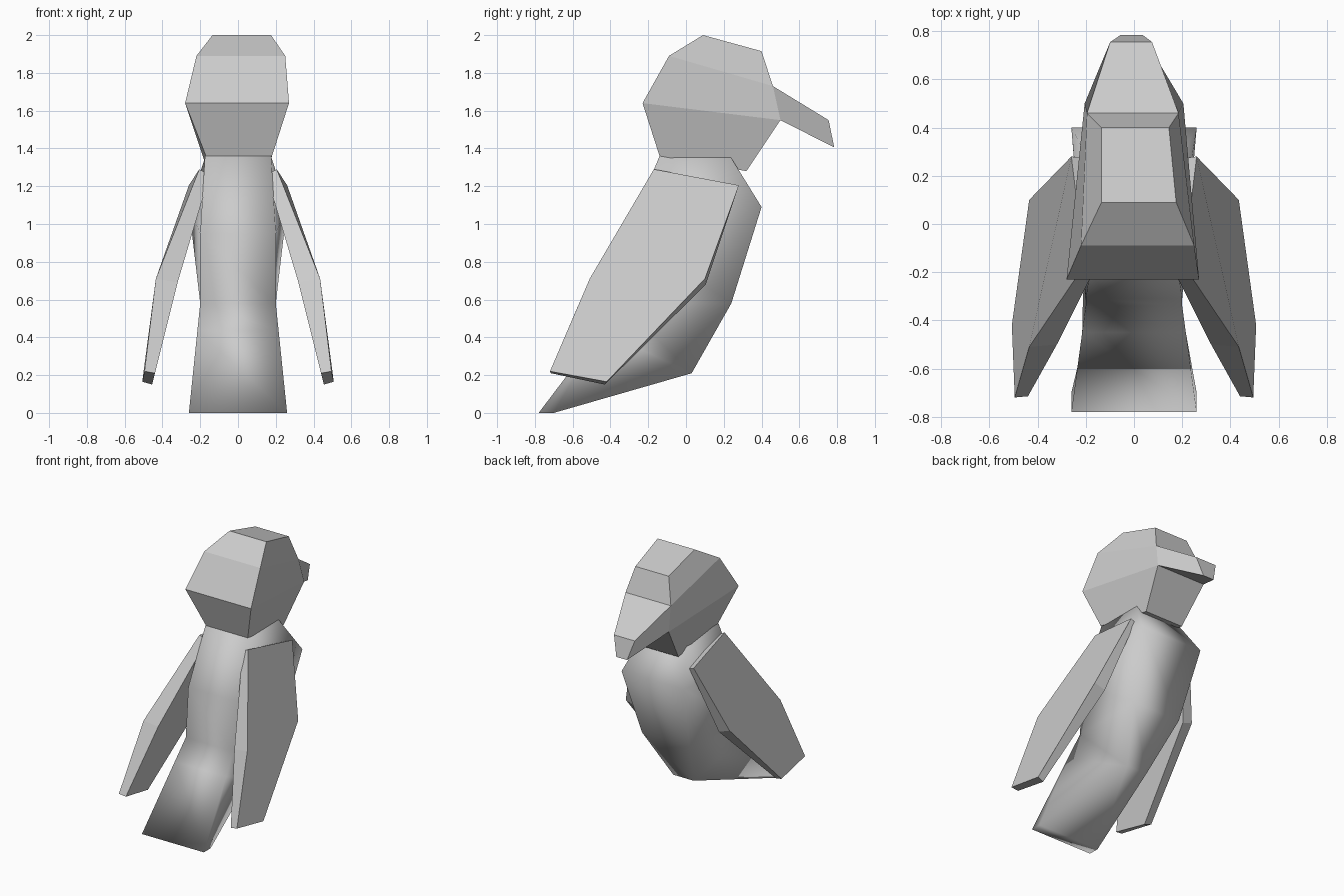
import bpy, bmesh

if "Cube" in bpy.data.objects:
    bpy.data.objects.remove(bpy.data.objects["Cube"])


def make_object(name, rings, smooth=False):
    """Loft equal-sized rings of 3D points and cap both ends."""
    bm = bmesh.new()
    loops = [[bm.verts.new(p) for p in ring] for ring in rings]
    for a, b in zip(loops, loops[1:]):
        n = len(a)
        for i in range(n):
            j = (i + 1) % n
            bm.faces.new((a[i], a[j], b[j], b[i]))
    bm.faces.new(loops[0])
    bm.faces.new(loops[-1])
    bmesh.ops.recalc_face_normals(bm, faces=bm.faces)
    me = bpy.data.meshes.new(name)
    bm.to_mesh(me)
    bm.free()
    for p in me.polygons:
        p.use_smooth = smooth
    ob = bpy.data.objects.new(name, me)
    bpy.context.collection.objects.link(ob)
    return ob


def box_ring(back, front):
    """Four-cornered ring; each end is (y, z, half width, x offset)."""
    (yb, zb, wb, cb), (yf, zf, wf, cf) = back, front
    return [(cb - wb, yb, zb), (cb + wb, yb, zb),
            (cf + wf, yf, zf), (cf - wf, yf, zf)]


# Body and tail: smooth four-sided loft
make_object("body", [
    box_ring((-0.14, 1.36, 0.175, 0), (0.23, 1.365, 0.17, 0)),
    box_ring((-0.31, 0.95, 0.20, 0), (0.40, 1.09, 0.26, 0)),
    box_ring((-0.34, 0.58, 0.20, 0), (0.24, 0.58, 0.20, 0)),
    box_ring((-0.45, 0.435, 0.215, 0), (0.03, 0.21, 0.085, 0)),
    box_ring((-0.78, 0.00, 0.26, 0), (-0.70, 0.00, 0.26, 0)),
], smooth=True)

# Head: faceted block
make_object("head", [
    box_ring((-0.14, 1.36, 0.175, 0.005), (0.32, 1.28, 0.16, 0)),
    box_ring((-0.23, 1.64, 0.275, -0.005), (0.50, 1.55, 0.205, 0)),
    box_ring((-0.09, 1.89, 0.235, 0.015), (0.46, 1.73, 0.19, -0.005)),
    box_ring((0.09, 2.00, 0.155, 0.02), (0.40, 1.915, 0.14, 0.005)),
])

# Beak: tapering hook from the front of the head
make_object("beak", [
    box_ring((0.46, 1.73, 0.19, -0.005), (0.50, 1.55, 0.205, 0)),
    box_ring((0.755, 1.55, 0.087, -0.012), (0.785, 1.405, 0.045, -0.01)),
])

# Wings: outer outline and thicker inner outline, mirrored
outer = [(0.205, -0.17, 1.29), (0.26, 0.28, 1.205), (0.435, 0.10, 0.71),
         (0.507, -0.42, 0.165), (0.495, -0.72, 0.22), (0.435, -0.51, 0.71)]
inner = [(0.15, -0.16, 1.26), (0.22, 0.275, 1.19), (0.35, 0.105, 0.68),
         (0.455, -0.43, 0.15), (0.44, -0.715, 0.21), (0.32, -0.50, 0.69)]
for side, sx in (("right", 1), ("left", -1)):
    make_object(side + "_wing",
                [[(sx * x, y, z) for x, y, z in ring] for ring in (outer, inner)])
